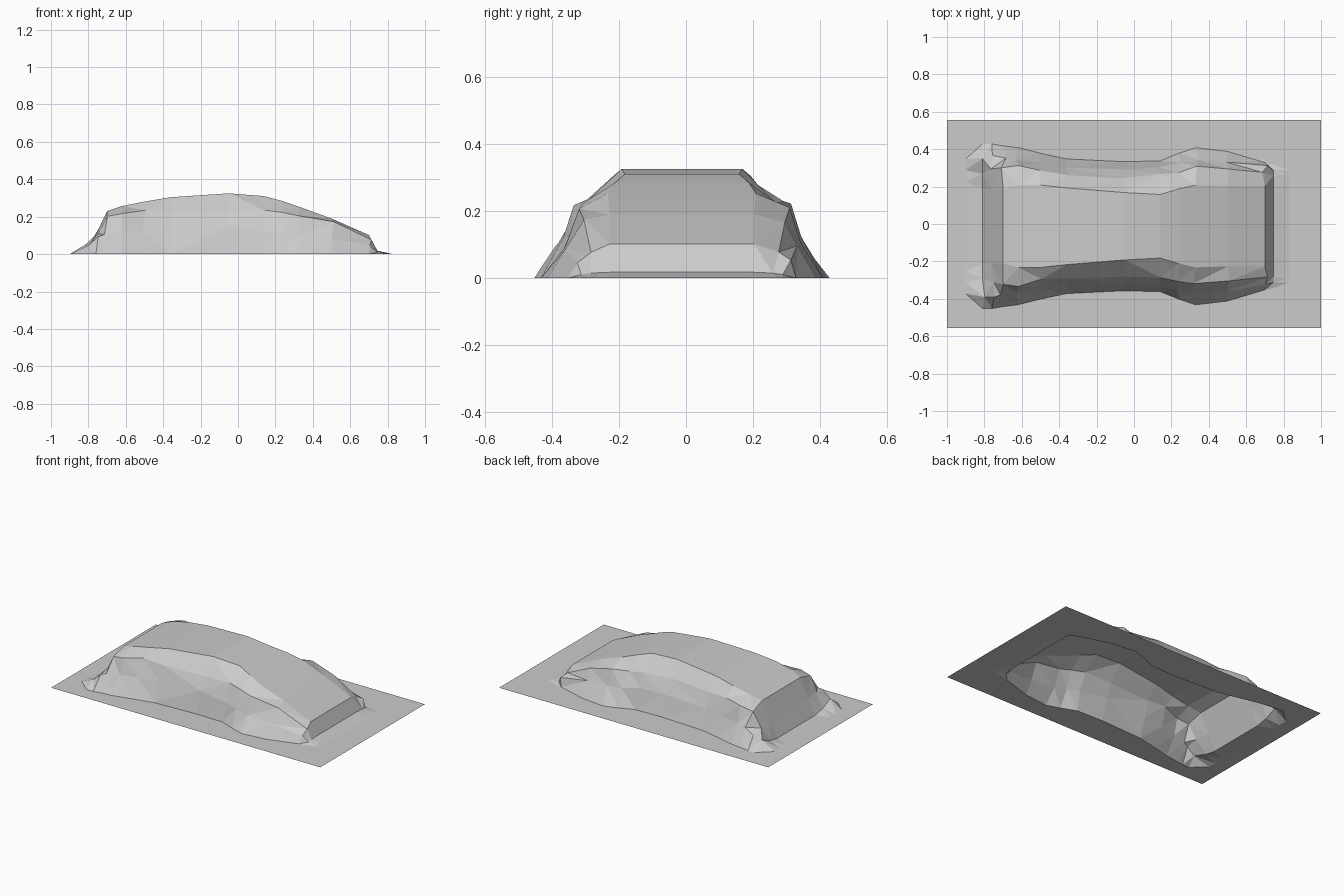
import bpy, bmesh, random

if "Cube" in bpy.data.objects:
    bpy.data.objects.remove(bpy.data.objects["Cube"])

random.seed(4)
HALF_X, HALF_Y = 1.0, 0.555

# Cross-sections of the draped shape, back to front:
# x, hem y, lower side y z, shoulder y z, roof edge y z
SECTIONS = [
    (-0.90, .36, .30, .000, .24, .000, .18, .000),
    (-0.81, .44, .37, .045, .28, .020, .20, .005),
    (-0.76, .44, .38, .085, .30, .110, .20, .105),
    (-0.70, .43, .37, .110, .31, .205, .20, .230),
    (-0.62, .42, .36, .120, .33, .225, .22, .257),
    (-0.50, .39, .33, .130, .29, .225, .22, .281),
    (-0.36, .36, .32, .130, .275, .23, .205, .304),
    (-0.05, .345, .305, .14, .265, .235, .18, .325),
    (0.14, .35, .315, .130, .27, .225, .17, .310),
    (0.24, .39, .34, .120, .29, .215, .20, .283),
    (0.33, .42, .355, .10, .315, .205, .22, .252),
    (0.50, .40, .34, .090, .30, .165, .215, .190),
    (0.70, .34, .315, .05, .28, .085, .215, .102),
    (0.745, .33, .30, .010, .27, .015, .20, .018),
    (0.83, .30, .28, .000, .24, .000, .18, .000),
]
SHIFT = -0.012      # the body sits slightly to one side
CREASE = 0.010      # random crumple on the sides


def crumple():
    return random.uniform(-CREASE, CREASE)


def half_section(s, side):
    """Points of one side, from the sheet border up to the roof edge."""
    x, hem, ly, lz, sy, sz, ry, rz = s
    pts = [(x, side * HALF_Y, 0), (x, side * hem + SHIFT, 0)]
    for y, z in ((ly, lz), (sy, sz)):
        k = 1 if z > 0.03 else 0
        pts.append((x + k * 1.5 * crumple(), side * y + SHIFT + k * crumple(),
                    max(0, z + k * crumple())))
    pts.append((x, side * ry + SHIFT, rz))
    return pts


# Flat end rows complete the rectangular sheet
flat = (.33, .29, 0, .24, 0, .18, 0)
rows = [(-HALF_X, *flat)] + SECTIONS + [(HALF_X, *flat)]

# One continuous cloth surface, open underneath
bm = bmesh.new()
grid = []
for s in rows:
    pts = half_section(s, -1) + half_section(s, 1)[::-1]
    grid.append([bm.verts.new(p) for p in pts])
for a, b in zip(grid, grid[1:]):
    for j in range(len(a) - 1):
        bm.faces.new((a[j], b[j], b[j + 1], a[j + 1]))

# Facet the folds
folds = [f for f in bm.faces if max(v.co.z for v in f.verts) > 0.001]
bmesh.ops.triangulate(bm, faces=folds, quad_method='SHORT_EDGE')
bmesh.ops.recalc_face_normals(bm, faces=bm.faces)
if sum(f.normal.z for f in bm.faces) < 0:
    bmesh.ops.reverse_faces(bm, faces=bm.faces)

mesh = bpy.data.meshes.new("car_cover")
bm.to_mesh(mesh)
bm.free()
cover = bpy.data.objects.new("car_cover", mesh)
bpy.context.collection.objects.link(cover)
